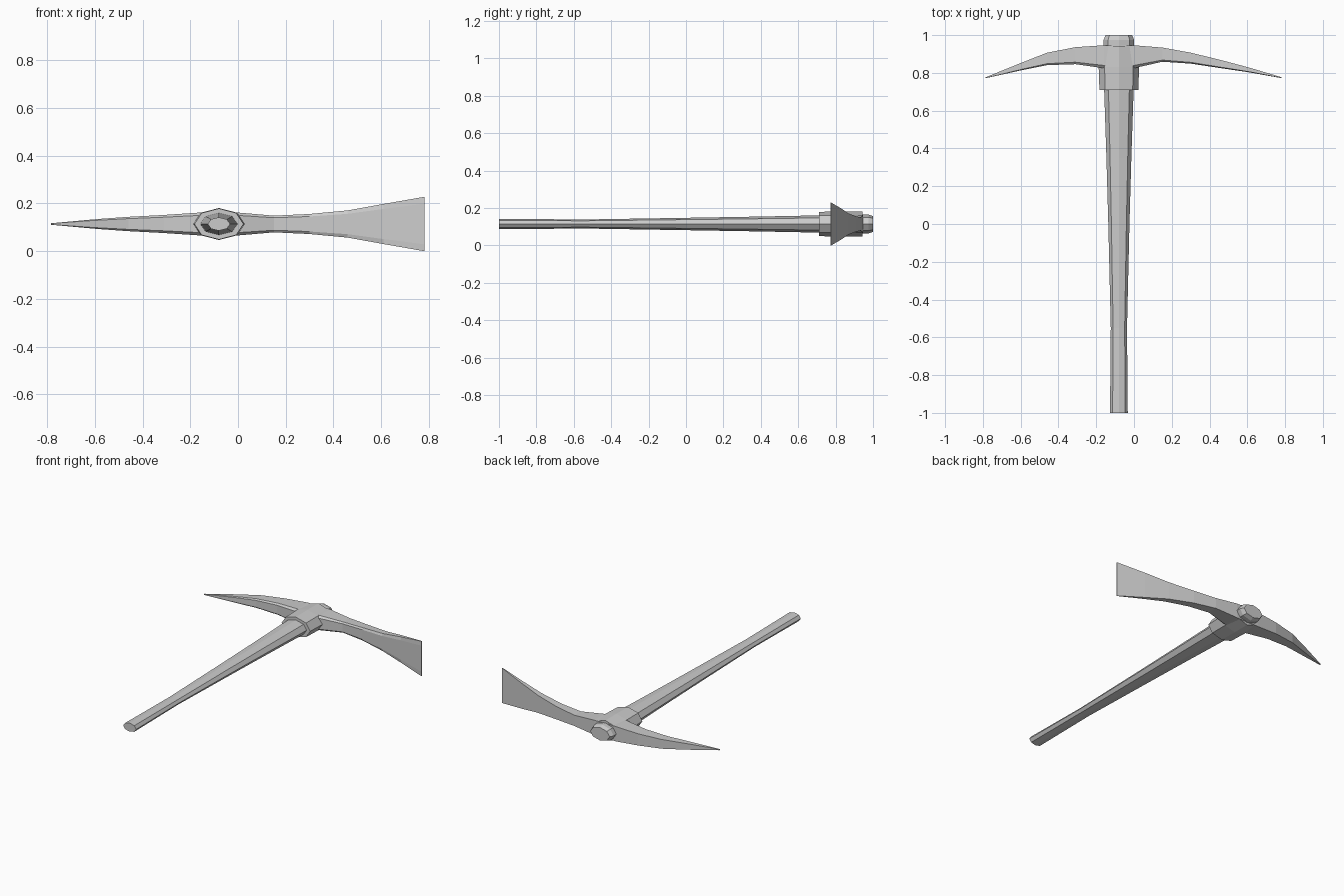
import bpy, bmesh
from math import cos, sin, pi

if "Cube" in bpy.data.objects:
    bpy.data.objects.remove(bpy.data.objects["Cube"])

CX, CZ = -0.08, 0.114   # handle axis


def loft(name, rings):
    """Skin a list of equal-length point rings and cap both ends."""
    bm = bmesh.new()
    vs = [[bm.verts.new(p) for p in r] for r in rings]
    n = len(vs[0])
    for a, b in zip(vs, vs[1:]):
        for i in range(n):
            j = (i + 1) % n
            bm.faces.new((a[i], a[j], b[j], b[i]))
    bm.faces.new(vs[0])
    bm.faces.new(vs[-1])
    bmesh.ops.recalc_face_normals(bm, faces=bm.faces)
    me = bpy.data.meshes.new(name)
    bm.to_mesh(me)
    bm.free()
    ob = bpy.data.objects.new(name, me)
    bpy.context.collection.objects.link(ob)
    return ob


def octagon(y, rx, rz):
    return [(CX + rx * cos(i * pi / 4), y, CZ + rz * sin(i * pi / 4)) for i in range(8)]


# Wooden handle: y, half width, half height
handle = [(-1, .047, .028), (-.55, .043, .024), (0, .056, .033), (.35, .066, .039),
          (.71, .078, .046), (.975, .081, .051), (1, .07, .042)]
loft("handle", [octagon(*h) for h in handle])

# Eye of the head, around the handle
loft("eye_collar", [octagon(*c) for c in
                    [(.71, .103, .065), (.83, .107, .067), (.943, .085, .066)]])

# Pick and adze blade: x, outer y, inner y, half thickness in z
head = [(-.785, .777, .772, .003), (-.6, .852, .813, .02), (-.46, .907, .841, .030),
        (-.31, .936, .846, .038), (-.16, .946, .825, .048), (0, .946, .825, .048),
        (.15, .934, .859, .035), (.3, .907, .849, .042), (.46, .868, .825, .057),
        (.61, .828, .803, .084), (.782, .777, .772, .114)]


def section(x, outer, inner, t):
    lip = inner + 0.12 * (outer - inner)
    return [(x, outer, CZ - t), (x, outer, CZ + t), (x, lip, CZ + t),
            (x, inner, CZ + t * .75), (x, inner, CZ - t * .75), (x, lip, CZ - t)]


loft("pick_head", [section(*h) for h in head])
